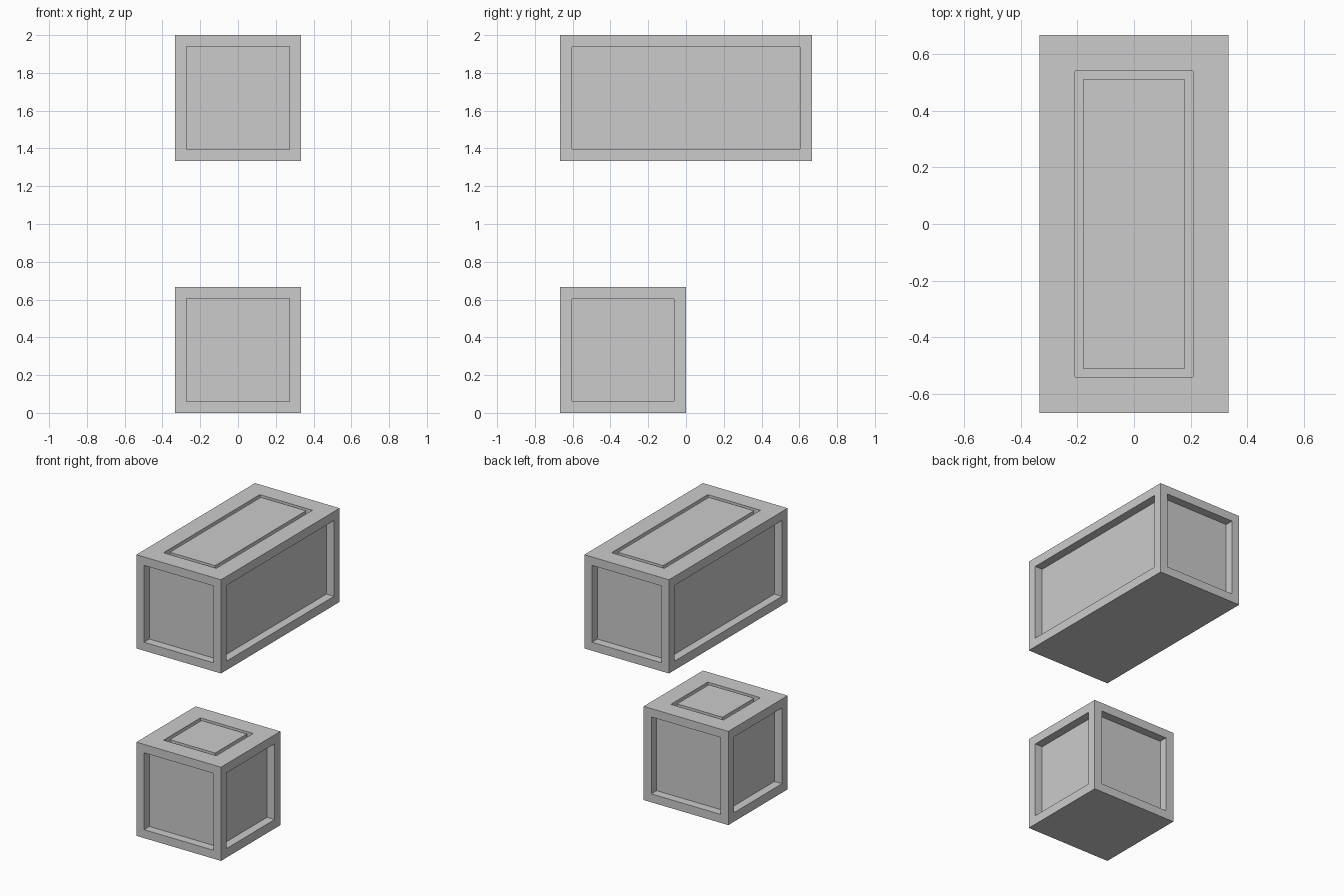
import bpy
import bmesh
from mathutils import Vector

cube = bpy.data.objects.get("Cube")
if cube:
    bpy.data.objects.remove(cube, do_unlink=True)

grey = bpy.data.materials.new("plain grey")
grey.use_nodes = True
colour = (0.6, 0.6, 0.6, 1)
grey.diffuse_color = colour
grey.node_tree.nodes["Principled BSDF"].inputs["Base Color"].default_value = colour

SIZE = 2 / 3          # width and height of a crate
DEPTH = 0.06          # depth of side recesses and lid groove


def inset(bm, face, border):
    """Inset one face and return its ring of border faces."""
    return bmesh.ops.inset_region(bm, faces=[face], thickness=border,
                                  use_even_offset=True)["faces"]


def sink(bm, faces):
    """Push a face or a ring of faces straight in, with upright walls."""
    normal = faces[0].normal.copy()
    new = bmesh.ops.extrude_face_region(bm, geom=faces)["geom"]
    verts = [v for v in new if isinstance(v, bmesh.types.BMVert)]
    bmesh.ops.translate(bm, verts=verts, vec=-normal * DEPTH)
    bmesh.ops.delete(bm, geom=[f for f in faces if f.is_valid], context="FACES_ONLY")


def crate(name, length, y, z):
    bm = bmesh.new()
    bmesh.ops.create_cube(bm, size=1)
    bmesh.ops.scale(bm, verts=bm.verts, vec=(SIZE, length, SIZE))
    bmesh.ops.translate(bm, verts=bm.verts, vec=(0, y, z + SIZE / 2))
    bm.normal_update()
    for face in list(bm.faces):
        n = face.normal.copy()
        if n.z > 0.5:
            # groove around a flush lid panel
            inset(bm, face, 0.126)
            ring = inset(bm, face, 0.029)
            bm.normal_update()
            sink(bm, ring)
        elif n.z > -0.5:
            # framed recess on each upright side
            inset(bm, face, 0.064 if abs(n.x) > 0.5 else 0.06)
            bm.normal_update()
            sink(bm, [face])
    bmesh.ops.recalc_face_normals(bm, faces=bm.faces)
    mesh = bpy.data.meshes.new(name)
    bm.to_mesh(mesh)
    bm.free()
    mesh.materials.append(grey)
    bpy.context.collection.objects.link(bpy.data.objects.new(name, mesh))


crate("long_crate", 2 * SIZE, 0, 2 * SIZE)
crate("short_crate", SIZE, -SIZE / 2, 0)
